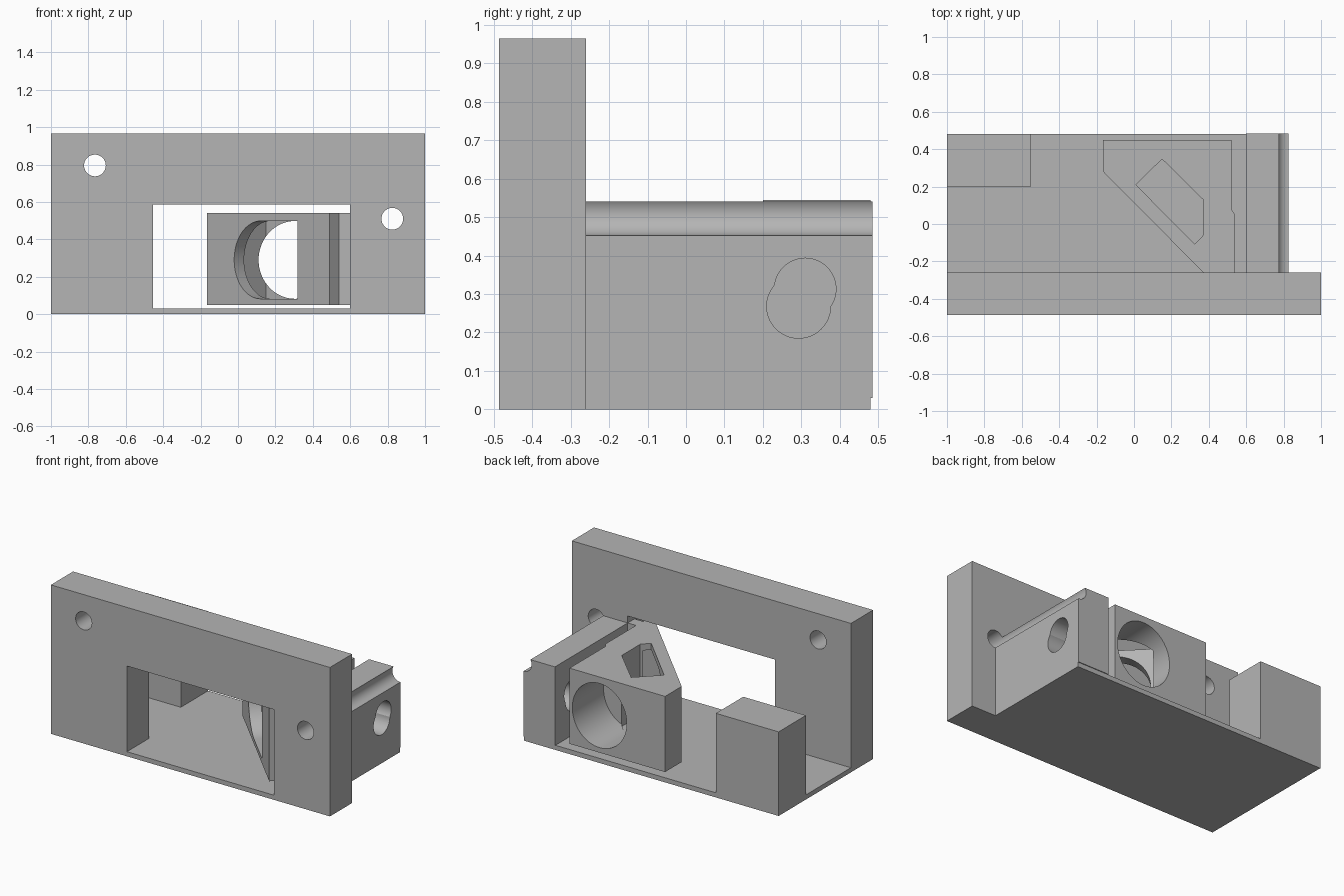
import bpy, bmesh, math
from mathutils import Matrix, Vector

cube = bpy.data.objects.get("Cube")
if cube:
    bpy.data.objects.remove(cube, do_unlink=True)

grey = bpy.data.materials.new("plain_grey")
grey.use_nodes = True
GREY = (0.46, 0.46, 0.46, 1)
grey.diffuse_color = GREY
grey.node_tree.nodes["Principled BSDF"].inputs["Base Color"].default_value = GREY


def finish_mesh(name, bm):
    bmesh.ops.recalc_face_normals(bm, faces=bm.faces)
    mesh = bpy.data.meshes.new(name)
    bm.to_mesh(mesh)
    bm.free()
    mesh.materials.append(grey)
    ob = bpy.data.objects.new(name, mesh)
    bpy.context.collection.objects.link(ob)
    return ob


def prism(name, outline, depth, matrix=Matrix()):
    """Extrude a 2D outline along local z between the two depths."""
    bm = bmesh.new()
    face = bm.faces.new([bm.verts.new((x, y, depth[0])) for x, y in outline])
    new = bmesh.ops.extrude_face_region(bm, geom=[face])["geom"]
    verts = [v for v in new if isinstance(v, bmesh.types.BMVert)]
    bmesh.ops.translate(bm, vec=(0, 0, depth[1] - depth[0]), verts=verts)
    bm.transform(matrix)
    return finish_mesh(name, bm)


def box(name, x, y, z):
    return prism(name, [(x[0], y[0]), (x[1], y[0]), (x[1], y[1]), (x[0], y[1])], z)


def arc(cx, cy, rx, ry, start=0, end=360, steps=64):
    """Points on an ellipse; a full turn leaves out the repeated end point."""
    count = steps if end - start == 360 else steps + 1
    angles = [math.radians(start + (end - start) * i / steps) for i in range(count)]
    return [(cx + rx * math.cos(a), cy + ry * math.sin(a)) for a in angles]


def frame(u, v, origin=(0, 0, 0)):
    """Matrix whose local x and y run along u and v."""
    u, v = Vector(u).normalized(), Vector(v).normalized()
    m = Matrix((u, v, u.cross(v))).transposed().to_4x4()
    m.translation = origin
    return m


ALONG_Y = frame((1, 0, 0), (0, 0, 1))   # local z points to -y
ALONG_X = frame((0, 1, 0), (0, 0, 1))   # local z points to +x


def cut(ob, *cutters):
    for c in cutters:
        c.hide_render = True
        mod = ob.modifiers.new("cut", 'BOOLEAN')
        mod.operation = 'DIFFERENCE'
        mod.solver = 'EXACT'
        mod.object = c
        bpy.context.view_layer.objects.active = ob
        bpy.ops.object.modifier_apply(modifier=mod.name)


# Upright front plate with a window and two screw holes
plate = box("front_plate", (-1, 1), (-0.487, -0.26), (0, 0.965))
window = box("window_cutter", (-0.455, 0.6), (-0.6, -0.1), (0.03, 0.585))
screw_left = prism("screw_cutter_a", arc(-0.765, 0.795, 0.058, 0.058), (0.1, 0.7), ALONG_Y)
screw_right = prism("screw_cutter_b", arc(0.825, 0.51, 0.058, 0.058), (-0.7, 0.7), ALONG_Y)
cut(plate, window, screw_left, screw_right)

# Thin floor
base = box("base_floor", (-1, 0.825), (-0.26, 0.48), (0, 0.03))

# Side wall, grooved by the right screw hole, with two overlapping cross bores
wall = box("side_wall", (0.6, 0.825), (-0.26, 0.485), (0.03, 0.54))
bore_top = prism("bore_cutter_a", arc(0.31, 0.313, 0.08, 0.08), (0.5, 0.95), ALONG_X)
bore_low = prism("bore_cutter_b", arc(0.293, 0.268, 0.083, 0.083), (0.5, 0.95), ALONG_X)
cut(wall, screw_right, bore_top, bore_low)

# Corner block with a cross hole
block = box("corner_block", (-1, -0.55), (0.2, 0.48), (0.03, 0.545))
block_hole = prism("block_hole_cutter", arc(0.34, 0.29, 0.055, 0.055), (-1.2, -0.4), ALONG_X)
cut(block, block_hole)

# Angled holder, joined to the window edge by a short web
holder = prism("angled_holder", [
    (-0.165, 0.45), (0.52, 0.45), (0.52, 0.08), (0.54, 0.05), (0.54, -0.26),
    (0.6, -0.26), (0.6, -0.33), (0.54, -0.33), (0.49, -0.38), (-0.165, 0.28)],
    (0.05, 0.54))
pocket = prism("pocket_cutter", [
    (0.01, 0.21), (0.15, 0.347), (0.37, 0.13), (0.37, -0.06), (0.325, -0.108)],
    (0.08, 0.7))
back_bore = prism("back_bore_cutter", arc(0.305, 0.29, 0.195, 0.208), (-0.6, -0.13), ALONG_Y)
# Opening through the sloped face: round on one end, square on the other
slope = frame((1, -1, 0), (0, 0, 1), (-0.02, 0.135, 0.29))
opening = prism("slope_opening_cutter",
                arc(0.2, 0, 0.2, 0.208, 90, 270, 32) + [(0.48, -0.208), (0.48, 0.208)],
                (-0.12, 0.12), slope)
cut(holder, pocket, back_bore, opening)

# Remove the cutters and shade
for ob in [o for o in bpy.context.collection.objects if "_cutter" in o.name]:
    bpy.data.objects.remove(ob, do_unlink=True)
for ob in (plate, base, wall, block, holder):
    bpy.ops.object.select_all(action='DESELECT')
    ob.select_set(True)
    bpy.context.view_layer.objects.active = ob
    bpy.ops.object.shade_smooth_by_angle(angle=math.radians(30))
